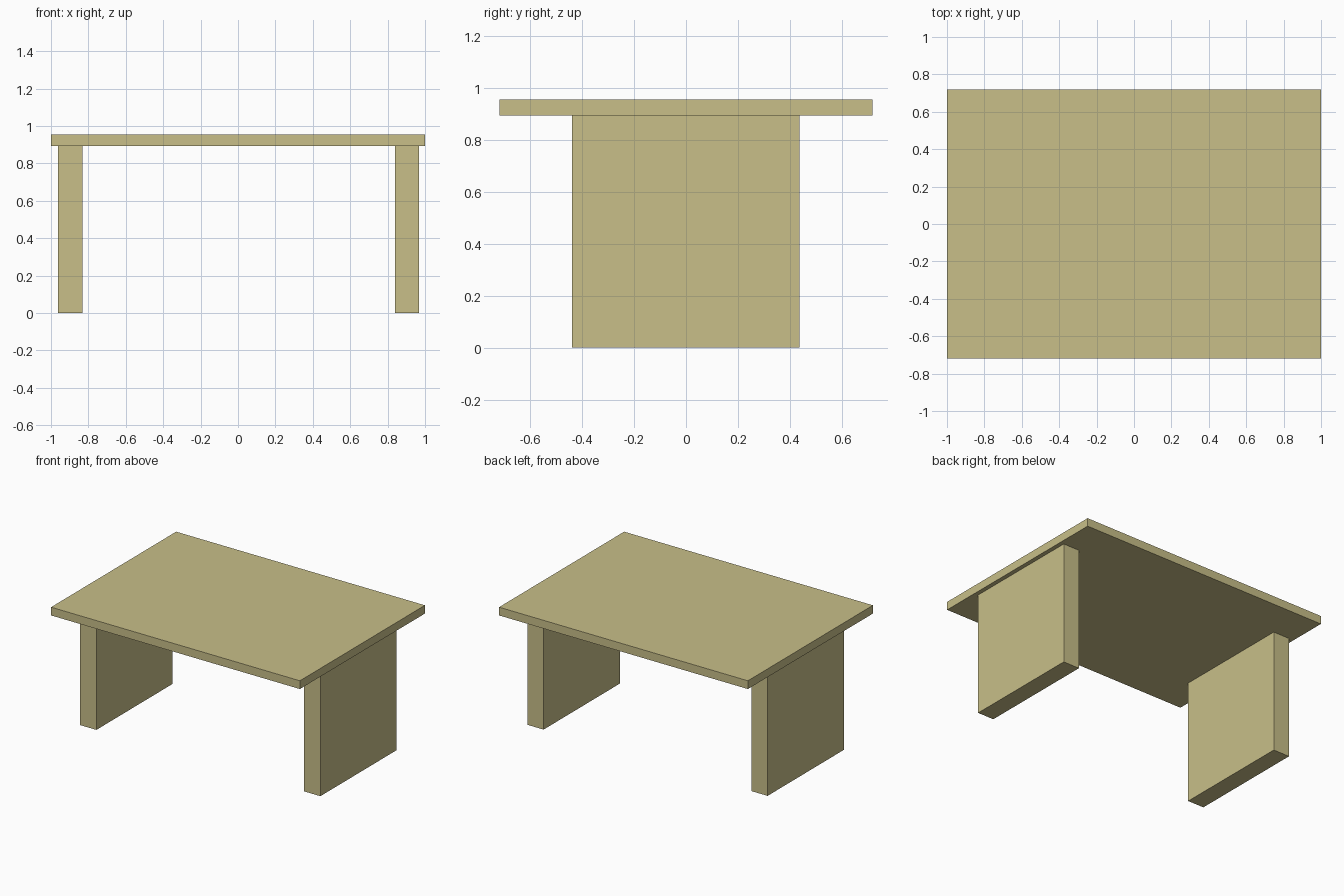
import bpy

if "Cube" in bpy.data.objects:
    bpy.data.objects.remove(bpy.data.objects["Cube"])

wood = bpy.data.materials.new("pale_wood")
wood.diffuse_color = (0.58, 0.52, 0.25, 1)
wood.use_nodes = True
wood.node_tree.nodes["Principled BSDF"].inputs["Base Color"].default_value = wood.diffuse_color


def box(name, x, y, z):
    """Box spanning the (min, max) range on each axis."""
    spans = (x, y, z)
    bpy.ops.mesh.primitive_cube_add(size=1, location=[(a + b) / 2 for a, b in spans])
    obj = bpy.context.object
    obj.name = name
    obj.scale = [b - a for a, b in spans]
    bpy.ops.object.transform_apply(location=False, rotation=False, scale=True)
    obj.data.materials.append(wood)
    return obj


UNDERSIDE = 0.894

# Flat rectangular top
box("table_top", (-1, 1), (-0.718, 0.718), (UNDERSIDE, 0.954))

# Slab legs, set in slightly unevenly from the two ends
for name, x in (("left_leg", (-0.962, -0.832)), ("right_leg", (0.839, 0.969))):
    box(name, x, (-0.438, 0.437), (0, UNDERSIDE))
